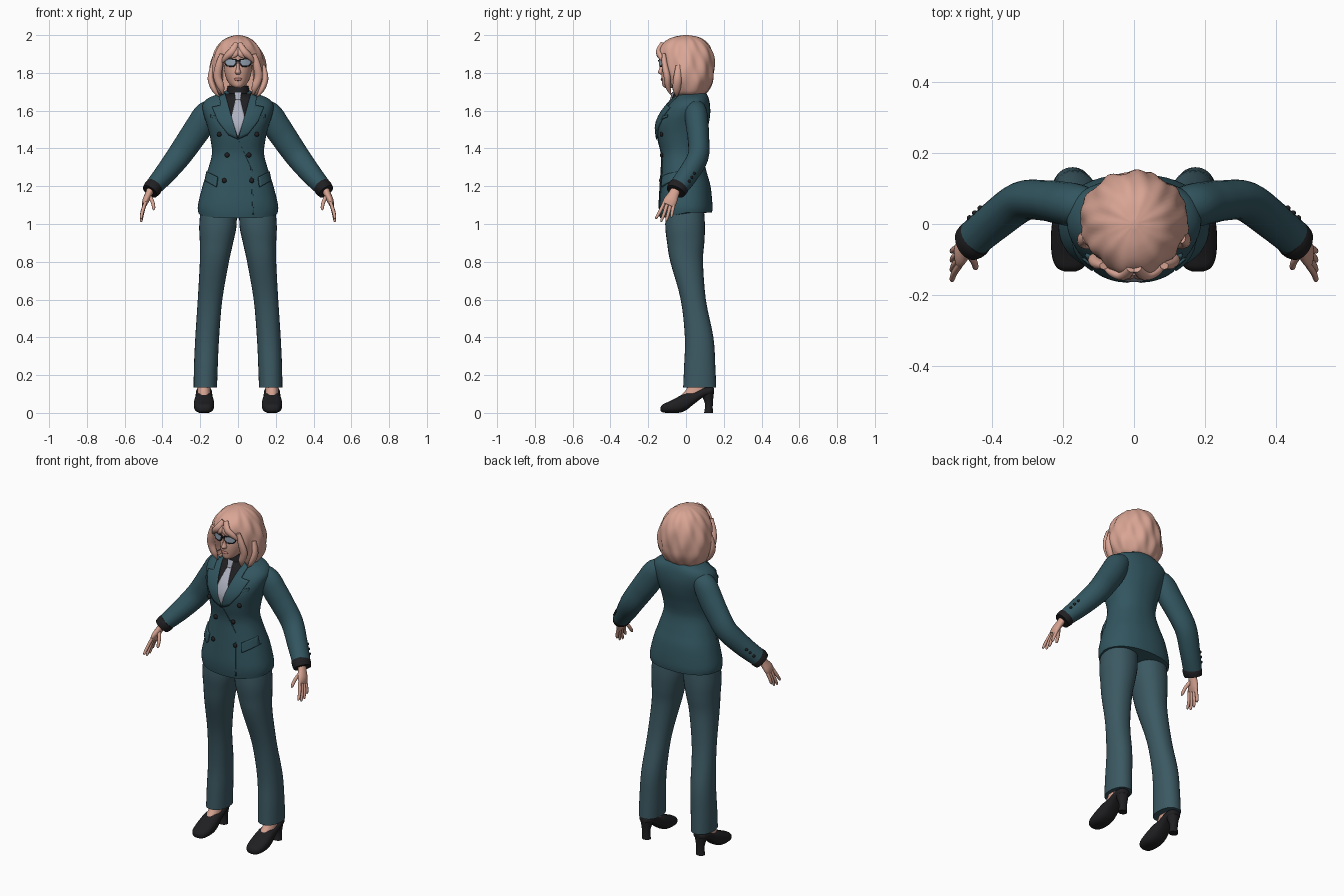
import bpy, bmesh, math
from mathutils import Vector, Matrix
from mathutils.bvhtree import BVHTree

if "Cube" in bpy.data.objects:
    bpy.data.objects.remove(bpy.data.objects["Cube"])


def material(name, r, g, b):
    m = bpy.data.materials.new(name)
    m.use_nodes = True
    m.diffuse_color = (r, g, b, 1)
    node = next(n for n in m.node_tree.nodes if n.type == 'BSDF_PRINCIPLED')
    node.inputs["Base Color"].default_value = (r, g, b, 1)
    node.inputs["Roughness"].default_value = 0.7
    return m


TEAL = material("jacket teal", .032, .092, .116)
SLATE = material("trouser teal", .045, .1, .124)
BLACK = material("black", .014, .014, .016)
SKIN = material("skin", .66, .36, .28)
HAIR = material("hair pink", .70, .38, .30)
TIE = material("tie grey", .42, .44, .52)
LENS = material("lens blue", .30, .37, .45)
LIPS = material("lips", .48, .2, .17)


def finish(bm, name, mat, mirror=False, thick=0):
    me = bpy.data.meshes.new(name)
    bm.to_mesh(me)
    bm.free()
    me.materials.append(mat)
    me.shade_smooth()
    me.set_sharp_from_angle(angle=math.radians(50))
    ob = bpy.data.objects.new(name, me)
    bpy.context.collection.objects.link(ob)
    if thick:
        mod = ob.modifiers.new("Thickness", 'SOLIDIFY')
        mod.thickness, mod.offset = thick, -1
    if mirror:
        ob.modifiers.new("Mirror", 'MIRROR').use_mirror_merge = False
    return ob


X, Y, Z = Vector((1, 0, 0)), Vector((0, 1, 0)), Vector((0, 0, 1))


def loft(name, rows, mat, axes=None, sides=24, steps=4, power=2, shape=None, mirror=False):
    """Skin smooth rings through rows of (x, y, z, radius a, radius b)."""
    rows = [Vector(r) for r in rows]
    last, path = len(rows) - 1, []
    for i in range(last):
        p, q, r, s = (rows[max(0, min(last, i + d))] for d in (-1, 0, 1, 2))
        for k in range(steps):
            t = k / steps
            path.append((q * 2 + (r - p) * t + (p * 2 - q * 5 + r * 4 - s) * t ** 2
                         + (q * 3 - p - r * 3 + s) * t ** 3) * .5)
    path.append(rows[-1])
    centres = [Vector(p[:3]) for p in path]
    bm, rings = bmesh.new(), []
    for i, p in enumerate(path):
        if axes:
            u, v = axes
        else:
            t = (centres[min(i + 1, len(path) - 1)] - centres[max(i - 1, 0)]).normalized()
            u = t.cross(Y).normalized()
            v = u.cross(t)
        ring = []
        for k in range(sides):
            a = math.tau * k / sides
            c, s = (math.copysign(abs(f) ** (2 / power), f) for f in (math.cos(a), math.sin(a)))
            co = centres[i] + u * c * max(p[3], .001) + v * s * max(p[4], .001)
            ring.append(bm.verts.new(shape(co) if shape else co))
        rings.append(ring)
    for lo, hi in zip(rings, rings[1:]):
        for k in range(sides):
            n = (k + 1) % sides
            bm.faces.new((lo[k], lo[n], hi[n], hi[k]))
    bm.faces.new(rings[0])
    bm.faces.new(rings[-1])
    bmesh.ops.recalc_face_normals(bm, faces=bm.faces[:])
    return finish(bm, name, mat, mirror)


def stack(rows):
    """Level rings from (z, x centre, half width, front y, back y)."""
    return [(x, (f + b) / 2, z, w, (b - f) / 2) for z, x, w, f, b in rows]


def plate(name, outline, mat, depth, lift, thick, mirror=False):
    """Thin panel from an x-z outline laid on a front surface."""
    bm = bmesh.new()
    face = bm.faces.new([bm.verts.new((x, 0, z)) for x, z in outline])
    face.normal_update()
    if face.normal.y > 0:
        face.normal_flip()
    bmesh.ops.triangulate(bm, faces=bm.faces[:])
    bmesh.ops.subdivide_edges(bm, edges=bm.edges[:], cuts=7, use_grid_fill=True)
    for v in bm.verts:
        v.co.y = depth(v.co.x, v.co.z) - lift
    bm.normal_update()
    return finish(bm, name, mat, mirror, thick)


def ball(name, loc, radii, mat, mirror=False):
    bm = bmesh.new()
    bmesh.ops.create_uvsphere(bm, u_segments=14, v_segments=8, radius=1,
                              matrix=Matrix.Translation(loc) @ Matrix.Diagonal((*radii, 1)))
    return finish(bm, name, mat, mirror)


# Jacket body with a hem that dips at the front
def dip_hem(co):
    if co.z < 1.1 and co.y < 0:
        co.z -= .03 * min(1, -co.y / .14) * min(1, (1.1 - co.z) / .04)
    return co


jacket = loft("jacket", stack([
    (1.06, 0, .21, -.138, .138), (1.1, 0, .212, -.145, .14), (1.2, 0, .188, -.14, .13),
    (1.28, 0, .162, -.135, .108), (1.37, 0, .138, -.132, .088), (1.45, 0, .146, -.148, .1),
    (1.52, 0, .163, -.155, .118), (1.58, 0, .182, -.135, .128), (1.63, 0, .188, -.1, .127),
    (1.665, 0, .16, -.07, .12), (1.69, 0, .1, -.05, .108), (1.71, 0, .06, -.03, .09)]),
    TEAL, (X, Y), sides=48, power=2.25, shape=dip_hem)
collar = loft("shirt_collar", stack([
    (1.6, 0, .08, -.085, .08), (1.66, 0, .07, -.072, .08), (1.7, 0, .062, -.062, .08),
    (1.73, 0, .056, -.052, .075)]), BLACK, (X, Y))

# Sleeves, cuffs and their buttons
sleeves = loft("sleeves", [
    (.1, .045, 1.63, .035, .045), (.16, .052, 1.588, .066, .06), (.206, .06, 1.515, .072, .06),
    (.25, .066, 1.45, .07, .057), (.315, .064, 1.357, .065, .056), (.39, .01, 1.262, .056, .055),
    (.452, -.042, 1.192, .046, .053)], TEAL, mirror=True)
loft("cuffs", [(.44, -.036, 1.204, .046, .053), (.452, -.044, 1.19, .049, .056),
               (.466, -.054, 1.172, .045, .052)], BLACK, mirror=True)


def surface(*objects):
    verts, faces = [], []
    for ob in objects:
        base = len(verts)
        verts += [v.co.copy() for v in ob.data.vertices]
        faces += [[base + i for i in p.vertices] for p in ob.data.polygons]
    return BVHTree.FromPolygons(verts, faces)


chest_tree, sleeve_tree = surface(jacket, collar), surface(sleeves)


def chest(x, z):
    hit = chest_tree.ray_cast(Vector((x, -1, z)), Y)[0]
    return hit.y if hit else -.03


for i, (x, y, z) in enumerate([(.46, .07, 1.27), (.475, .055, 1.25), (.49, .04, 1.23)]):
    spot = sleeve_tree.find_nearest(Vector((x, y, z)))[0]
    ball(f"sleeve_button_{i + 1}", spot, (.008, .008, .008), BLACK, True)

# Shirt front, tie, lapels, pockets and front edge
plate("shirt_front", [(-.078, 1.69), (.078, 1.69), (0, 1.452)], BLACK, chest, .003, .003)
plate("tie_blade", [(-.012, 1.665), (.012, 1.665), (.036, 1.56), (0, 1.46), (-.036, 1.56)],
      TIE, chest, .008, .005)
plate("tie_knot", [(-.02, 1.7), (.02, 1.7), (.013, 1.66), (-.013, 1.66)], TIE, chest, .012, .009)
plate("lapels", [(.07, 1.695), (.001, 1.448), (.05, 1.47), (.105, 1.54), (.138, 1.62),
                 (.092, 1.63), (.1, 1.675)], TEAL, chest, .011, .009, True)
plate("pocket_flaps", [(.112, 1.25), (.168, 1.278), (.178, 1.23), (.118, 1.197)],
      TEAL, chest, .016, .014, True)
plate("breast_welts", [(.09, 1.548), (.145, 1.565), (.145, 1.58), (.09, 1.563)],
      TEAL, chest, .008, .007, True)
plate("front_edge", [(.0, 1.45), (.075, 1.3), (.085, 1.05), (.078, 1.05), (.068, 1.3)],
      TEAL, chest, .004, .004)
for i, (x, z) in enumerate([(.1, 1.475), (.058, 1.365), (.073, 1.23)]):
    ball(f"front_buttons_{i + 1}", (x, chest(x, z) - .004, z), (.013, .009, .013), BLACK, True)

# Trouser legs
loft("trouser_legs", stack([
    (1.14, .1, .09, -.1, .09), (1.0, .106, .099, -.11, .1), (.9, .114, .088, -.1, .097),
    (.8, .125, .077, -.083, .09), (.6, .148, .065, -.028, .105), (.4, .163, .063, -.006, .145),
    (.25, .17, .063, -.01, .155), (.135, .173, .062, -.015, .16)]),
    SLATE, (X, Y), sides=28, power=2.2, mirror=True)

# Ankles, shoes and heels
loft("ankles", stack([(.2, .178, .032, .03, .11), (.13, .18, .034, .005, .11),
                      (.095, .18, .036, -.025, .11)]), SKIN, (X, Y), mirror=True)
shoe = [(-.134, .01, .03, .015), (-.122, .002, .046, .038), (-.09, 0, .06, .051),
        (-.04, 0, .086, .054), (0, .014, .105, .051), (.04, .045, .113, .045),
        (.09, .082, .132, .043), (.13, .095, .138, .038), (.148, .106, .132, .02)]
loft("shoes", [(.18, y, (b + t) / 2, w, (t - b) / 2) for y, b, t, w in shoe],
     BLACK, (X, Z), power=2.5, mirror=True)
loft("shoe_heels", stack([(0, .18, .026, .096, .142), (.05, .18, .024, .1, .142),
                          (.11, .18, .038, .075, .148)]), BLACK, (X, Y), mirror=True)

# Hands
loft("palms", [(.458, -.048, 1.195, .02, .026), (.472, -.064, 1.16, .019, .028),
               (.488, -.082, 1.125, .018, .036), (.496, -.094, 1.1, .011, .034)],
     SKIN, sides=16, mirror=True)
for name, o, drop in [("index", -.027, .078), ("middle", -.009, .095),
                      ("ring", .009, .09), ("little", .026, .07)]:
    loft(f"{name}_fingers", [
        (.49, -.088 + o, 1.115, .009, .009), (.506, -.104 + o * 1.25, 1.105 - drop * .5, .009, .009),
        (.512, -.116 + o * 1.5, 1.105 - drop * .9, .007, .007),
        (.511, -.118 + o * 1.55, 1.105 - drop, .002, .002)], SKIN, sides=10, mirror=True)
loft("thumbs", [(.472, -.075, 1.155, .011, .012), (.452, -.103, 1.115, .01, .01),
                (.446, -.122, 1.083, .008, .008), (.446, -.128, 1.073, .002, .002)],
     SKIN, sides=10, mirror=True)

# Head, neck, nose and mouth
loft("neck", stack([(1.67, 0, .045, -.045, .05), (1.8, 0, .045, -.055, .05)]), SKIN, (X, Y))
loft("head", stack([
    (1.721, 0, .014, -.112, -.07), (1.732, 0, .036, -.124, -.02), (1.76, 0, .058, -.128, .04),
    (1.8, 0, .071, -.13, .07), (1.84, 0, .076, -.127, .09), (1.88, 0, .078, -.13, .1),
    (1.92, 0, .07, -.12, .1), (1.96, 0, .045, -.075, .075), (1.975, 0, .015, -.02, .02)]),
    SKIN, (X, Y), sides=32)
loft("nose", stack([(1.862, 0, .007, -.131, -.1), (1.825, 0, .01, -.141, -.1),
                    (1.803, 0, .016, -.15, -.1), (1.792, 0, .011, -.138, -.1)]), SKIN, (X, Y), sides=14)
ball("lips", (0, -.127, 1.766), (.022, .007, .008), LIPS)


# Wavy bob, hollowed in front of the face
def wave(co):
    a = math.atan2(co.x, co.y)
    f = 1 + .022 * math.sin(9 * a + 24 * co.z) + .018 * math.sin(14 * a - 30 * co.z)
    co.x, co.y = co.x * f, co.y * f
    if co.y < 0 and abs(co.x) < .084 and co.z < 1.888:
        co.y = 0
    return co


loft("hair", stack([
    (1.68, 0, .1, -.065, .09), (1.7, 0, .126, -.09, .115), (1.75, 0, .147, -.112, .14),
    (1.8, 0, .152, -.128, .148), (1.85, 0, .146, -.138, .149), (1.9, 0, .13, -.146, .143),
    (1.94, 0, .108, -.136, .126), (1.97, 0, .082, -.108, .1), (1.99, 0, .048, -.065, .065),
    (2.0, 0, .01, -.012, .012)]), HAIR, (X, Y), sides=80, steps=7, shape=wave)
locks = {
    "fringe_locks": [(.008, -.125, 1.955, .014, .012), (.03, -.145, 1.915, .02, .014),
                     (.062, -.134, 1.885, .016, .013), (.09, -.112, 1.85, .004, .004)],
    "inner_fringe_locks": [(.004, -.135, 1.93, .012, .01), (.014, -.147, 1.9, .016, .01),
                           (.034, -.143, 1.878, .003, .003)],
    "side_locks": [(.085, -.118, 1.9, .012, .01), (.1, -.112, 1.84, .02, .016),
                   (.108, -.1, 1.78, .022, .018), (.09, -.095, 1.725, .018, .014),
                   (.078, -.08, 1.685, .003, .003)],
    "outer_locks": [(.135, -.04, 1.84, .01, .014), (.145, -.045, 1.77, .016, .022),
                    (.125, -.05, 1.71, .014, .02), (.1, -.05, 1.675, .003, .003)]}
for name, rows in locks.items():
    loft(name, rows, HAIR, sides=12, mirror=True)


# Glasses
def wrap(x, z):
    return -.143 + 4.5 * x * x


lens = [(.013, 1.868), (.068, 1.873), (.067, 1.85), (.056, 1.839), (.026, 1.838), (.014, 1.85)]
rim = [(.041 + (x - .041) * 1.18, 1.856 + (z - 1.856) * 1.36) for x, z in lens]
plate("glasses_rims", rim, BLACK, wrap, 0, .006, True)
plate("lenses", lens, LENS, wrap, .002, .002, True)
plate("glasses_bridge", [(-.012, 1.868), (.012, 1.868), (.012, 1.86), (-.012, 1.86)],
      BLACK, wrap, .004, .006)
plate("glasses_temples", [(.07, 1.875), (.092, 1.874), (.092, 1.866), (.07, 1.866)], BLACK,
      lambda x, z: -.118 + (x - .07) * 4, 0, .004, True)
